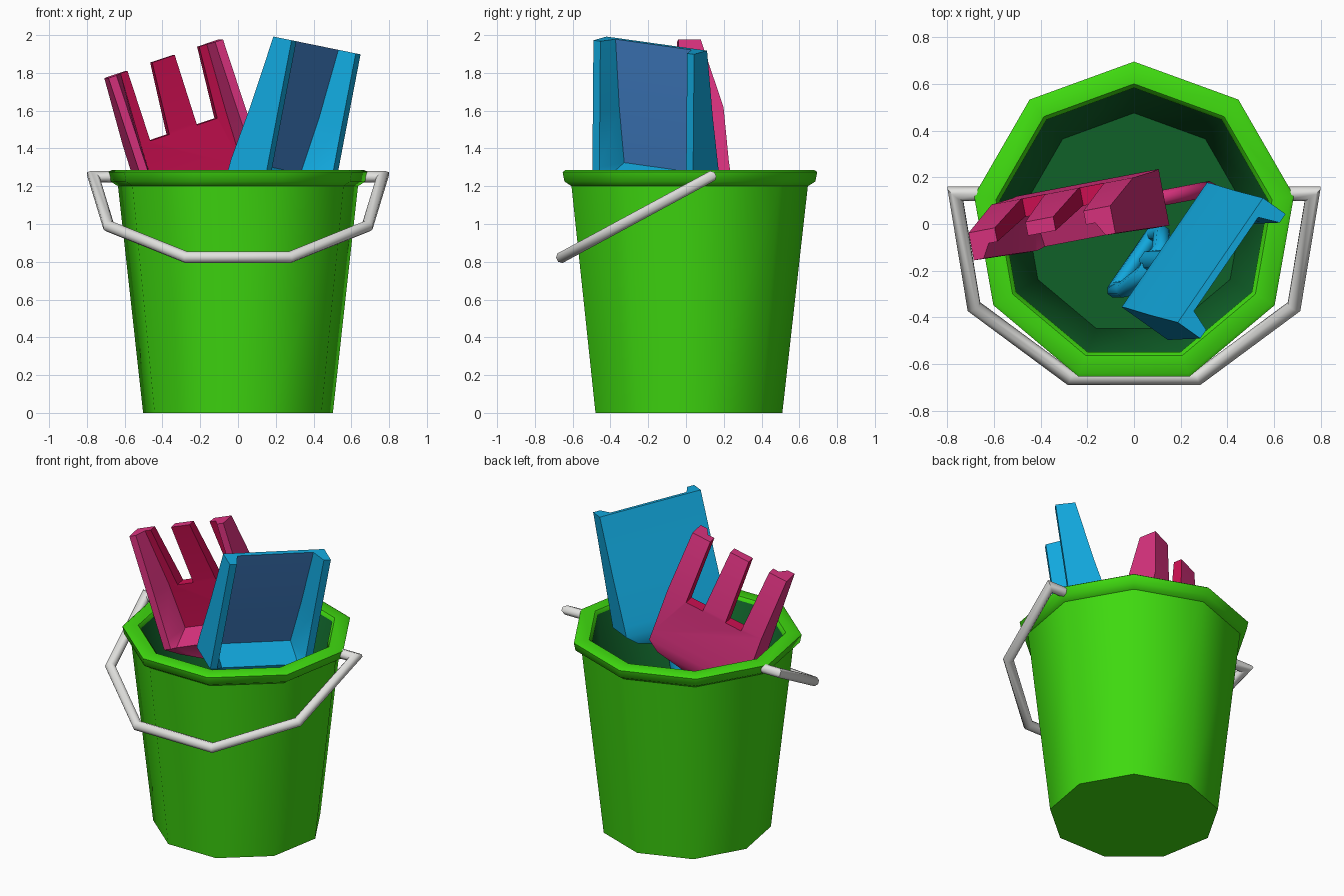
import bpy, bmesh, math
from mathutils import Vector, Matrix

if "Cube" in bpy.data.objects:
    bpy.data.objects.remove(bpy.data.objects["Cube"])


def material(name, rgb):
    m = bpy.data.materials.new(name)
    m.diffuse_color = (*rgb, 1)
    m.use_nodes = True
    m.node_tree.nodes["Principled BSDF"].inputs["Base Color"].default_value = m.diffuse_color
    return m


GREEN = material("bright green", (0.05, 0.70, 0.005))
DARK = material("dark green", (0.005, 0.12, 0.022))
WHITE = material("white", (0.75, 0.75, 0.73))
PINK = material("pink", (0.70, 0.032, 0.21))
RED = material("crimson", (0.62, 0.005, 0.085))
CYAN = material("light blue", (0.006, 0.40, 0.74))
BLUE = material("mid blue", (0.06, 0.24, 0.64))


def frame(origin, across, up):
    """Local axes: x across, y towards the back, z up."""
    u = Vector(up).normalized()
    w = Vector(across)
    w = (w - u * w.dot(u)).normalized()
    m = Matrix((w, u.cross(w), u)).transposed().to_4x4()
    m.translation = origin
    return m


def make(name, rings, mats, matrix=None, closed=False, caps=True, angle=35):
    """Skin a list of equal point rings."""
    bm = bmesh.new()
    vs = [[bm.verts.new(p) for p in r] for r in rings]
    k = len(rings[0])
    count = len(vs) if closed else len(vs) - 1
    for i in range(count):
        a, b = vs[i], vs[(i + 1) % len(vs)]
        for j in range(k):
            bm.faces.new((a[j], a[(j + 1) % k], b[(j + 1) % k], b[j]))
    if caps and not closed:
        bm.faces.new(vs[0])
        bm.faces.new(vs[-1])
    bmesh.ops.recalc_face_normals(bm, faces=bm.faces)
    me = bpy.data.meshes.new(name)
    bm.to_mesh(me)
    bm.free()
    for m in mats:
        me.materials.append(m)
    ob = bpy.data.objects.new(name, me)
    bpy.context.collection.objects.link(ob)
    if matrix:
        ob.matrix_world = matrix
    smooth(ob, angle)
    return ob


def smooth(ob, angle):
    bpy.ops.object.select_all(action='DESELECT')
    ob.select_set(True)
    bpy.context.view_layer.objects.active = ob
    bpy.ops.object.shade_smooth_by_angle(angle=math.radians(angle))


def tube(name, path, r, mat, matrix, closed=False, y=0.0, sides=8):
    """Mitred round tube along a flat path of (x, z) points."""
    pts = [Vector(p) for p in path]
    n = len(pts)
    rings = []
    for i, p in enumerate(pts):
        before = pts[i - 1] if (closed or i > 0) else p - (pts[1] - p)
        after = pts[(i + 1) % n] if (closed or i < n - 1) else p + (p - pts[i - 1])
        t1, t2 = (p - before).normalized(), (after - p).normalized()
        t = (t1 + t2).normalized()
        m = Vector((-t.y, t.x)) / max(t.dot(t1), 0.4)
        ring = []
        for j in range(sides):
            th = math.tau * (j + 0.5) / sides
            q = p + m * r * math.cos(th)
            ring.append((q.x, y + r * math.sin(th), q.y))
        rings.append(ring)
    return make(name, rings, [mat], matrix, closed, angle=50)


# Bucket: nine-sided turned profile with a dark inside
profile = [(0.51, 0), (0.645, 1.2), (0.685, 1.225), (0.695, 1.275), (0.68, 1.285),
           (0.60, 1.285), (0.583, 1.265), (0.475, 0.05)]
rings = [[(r * math.cos(math.radians(90 + 40 * i)), r * math.sin(math.radians(90 + 40 * i)), z)
          for i in range(9)] for r, z in profile]
bucket = make("bucket", rings, [GREEN, DARK], angle=50)
for f in bucket.data.polygons:
    c = f.center
    facing_in = f.normal.x * c.x + f.normal.y * c.y < -0.1
    if (facing_in and c.z < 1.2) or (f.normal.z > 0.9 and c.z < 0.2):
        f.material_index = 1

# Carrying handle, swung to the front
half = [(0.66, 0), (0.765, 0), (0.685, -0.55), (0.275, -0.895)]
path = [(-x, z) for x, z in half] + half[::-1]
tube("carrying_handle", path, 0.031, WHITE, frame((0, 0.13, 1.25), (1, 0, 0), (0, 0.88, 0.476)))


# Sand tools: trough blade with raised sides, shaft and loop grip
W = 0.325


def section(z, w, back, front, floor, tip=0.045, foot=0.08):
    h = [(w, back), (w, front), (w - tip, front), (w - foot, floor)]
    return [(x, -d, z) for x, d in h] + [(-x, -d, z) for x, d in h[::-1]]


def tool(name, matrix, outer, inner, mid_back, floor, slots=()):
    rings = [section(0, W, 0, 0.12, floor),
             section(-0.38, W, mid_back, 0.125, mid_back + floor + 0.02),
             section(-0.68, W, -0.11, 0.13, -0.05),
             section(-0.74, W, -0.115, 0.13, 0.12),
             section(-0.80, W - 0.07, -0.10, 0.08, 0.08),
             section(-0.87, 0.07, -0.04, 0.06, 0.06, 0.02, 0.04)]
    blade = make(name + "_blade", rings, [outer, inner], matrix)
    # Slots between the tines
    for n, (top, low) in enumerate(slots):
        box = [[(a, y, z) for a, z in ((top[0], 0.1), (top[1], 0.1), (low[1], -0.395), (low[0], -0.395))]
               for y in (-0.4, 0.4)]
        cutter = make(f"{name}_slot_cutter_{n + 1}", box, [outer], matrix)
        cutter.hide_render = True
        mod = blade.modifiers.new("slot", 'BOOLEAN')
        mod.operation, mod.solver, mod.object = 'DIFFERENCE', 'EXACT', cutter
        bpy.context.view_layer.objects.active = blade
        bpy.ops.object.modifier_apply(modifier=mod.name)
        bpy.data.objects.remove(cutter)
    # Inside floor and slot walls take the inner colour
    for f in blade.data.polygons:
        c, nrm = f.center, f.normal
        is_floor = nrm.y < -0.7 and abs(c.x) < W - 0.08 and c.z > -0.69
        slot_wall = bool(slots) and abs(c.x) < 0.215 and abs(nrm.y) < 0.3 and -0.4 < c.z < -0.05
        f.material_index = 1 if is_floor or slot_wall else 0
    smooth(blade, 35)
    tube(name + "_shaft", [(0, -0.84), (0, -1.54)], 0.05, outer, matrix, y=-0.01)
    grip = [(0.06, -1.50), (0.145, -1.70), (0.145, -1.87)]
    tube(name + "_grip", grip + [(-x, z) for x, z in grip[::-1]], 0.036, outer, matrix, True, -0.01)


tool("fork", frame((-0.405, 0.02, 1.875), (0.933, 0.178, 0.311), (-0.31, -0.06, 0.95)),
     PINK, RED, -0.10, 0.06,
     [((-0.209, -0.060), (-0.19, -0.082)), ((0.060, 0.205), (0.075, 0.19))])
tool("shovel", frame((0.37, -0.155, 1.955), (0.556, 0.819, -0.139), (0.2, 0, 0.98)),
     CYAN, BLUE, -0.055, 0.03)
